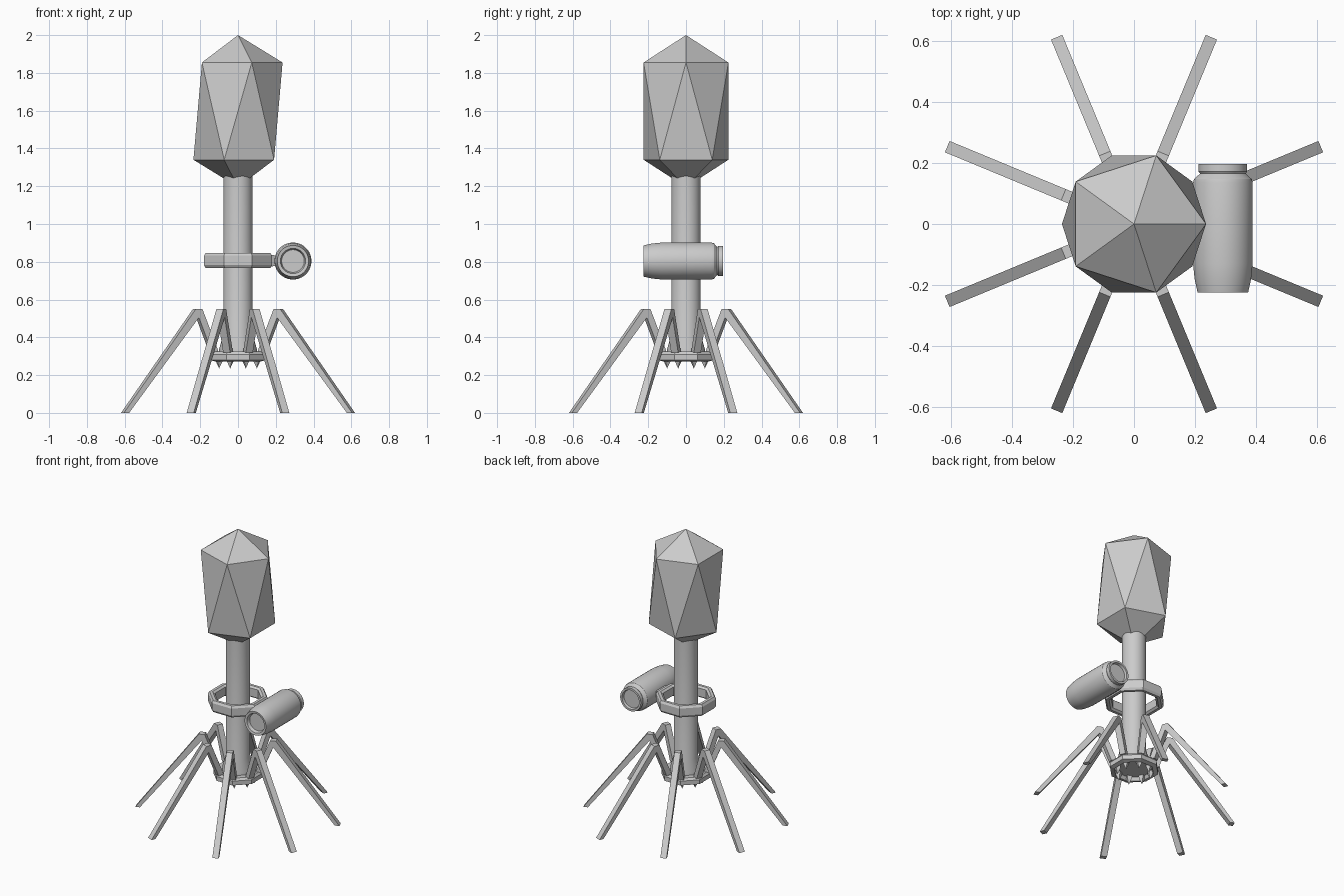
import bpy, bmesh
from math import cos, sin, pi, radians
from mathutils import Matrix, Vector

cube = bpy.data.objects.get("Cube")
if cube:
    bpy.data.objects.remove(cube, do_unlink=True)

grey = bpy.data.materials.new("plain grey")
grey.use_nodes = True
grey.diffuse_color = (0.6, 0.6, 0.6, 1)
grey.node_tree.nodes["Principled BSDF"].inputs["Base Color"].default_value = (0.6, 0.6, 0.6, 1)


def finish(name, bm, smooth=False):
    """Turn a bmesh into a named object with the shared material."""
    bmesh.ops.remove_doubles(bm, verts=bm.verts, dist=0.0001)
    bmesh.ops.recalc_face_normals(bm, faces=bm.faces)
    mesh = bpy.data.meshes.new(name)
    bm.to_mesh(mesh)
    bm.free()
    mesh.materials.append(grey)
    obj = bpy.data.objects.new(name, mesh)
    bpy.context.collection.objects.link(obj)
    if smooth:
        bpy.ops.object.select_all(action='DESELECT')
        obj.select_set(True)
        bpy.context.view_layer.objects.active = obj
        bpy.ops.object.shade_smooth_by_angle(angle=radians(30))
    return obj


def lathe(name, profile, sides, closed=False, smooth=False):
    """Revolve (radius, height) points around z, with a flat side facing +x."""
    bm = bmesh.new()
    rings = []
    for r, z in profile:
        angles = [(i + 0.5) * 2 * pi / sides for i in range(sides)]
        if r == 0:
            rings.append([bm.verts.new((0, 0, z))] * sides)
        else:
            rings.append([bm.verts.new((r * cos(a), r * sin(a), z)) for a in angles])
    pairs = list(zip(rings, rings[1:]))
    if closed:
        pairs.append((rings[-1], rings[0]))
    for low, high in pairs:
        for i in range(sides):
            j = (i + 1) % sides
            corners = list(dict.fromkeys((low[i], low[j], high[j], high[i])))
            bm.faces.new(corners)
    return finish(name, bm, smooth)


def prism(name, outline, width):
    """Extrude an outline in the xz plane to both sides of y = 0."""
    bm = bmesh.new()
    a = [bm.verts.new((x, -width / 2, z)) for x, z in outline]
    b = [bm.verts.new((x, width / 2, z)) for x, z in outline]
    bm.faces.new(a)
    bm.faces.new(b[::-1])
    for i in range(len(a)):
        j = (i + 1) % len(a)
        bm.faces.new((a[i], a[j], b[j], b[i]))
    return finish(name, bm)


# Head: stretched icosahedron
bm = bmesh.new()
top = bm.verts.new((0, 0, 2.0))
bottom = bm.verts.new((0, 0, 1.195))
step = 2 * pi / 5
upper = [bm.verts.new((0.236 * cos(i * step), 0.236 * sin(i * step), 1.855)) for i in range(5)]
lower = [bm.verts.new((0.236 * cos((i + 0.5) * step), 0.236 * sin((i + 0.5) * step), 1.34))
         for i in range(5)]
for i in range(5):
    j = (i + 1) % 5
    bm.faces.new((top, upper[i], upper[j]))
    bm.faces.new((upper[i], lower[i], upper[j]))
    bm.faces.new((lower[i], lower[j], upper[j]))
    bm.faces.new((bottom, lower[j], lower[i]))
finish("head", bm)

# Tail tube with a flared foot
lathe("tail_tube", [(0, 0.31), (0.1, 0.31), (0.1, 0.34), (0.077, 0.42), (0.077, 1.26), (0, 1.26)],
      32, smooth=True)

# Octagonal base plate with a raised rim below
lathe("base_plate", [(0, 0.322), (0.148, 0.325), (0.16, 0.31), (0.16, 0.28),
                     (0.13, 0.272), (0.118, 0.295), (0, 0.295)], 8)

# Octagonal collar around the tail
lathe("collar", [(0.15, 0.778), (0.165, 0.767), (0.185, 0.767), (0.195, 0.782),
                 (0.195, 0.832), (0.185, 0.847), (0.165, 0.847), (0.15, 0.836)], 8, closed=True)

# Tapered arm from collar to canister
bm = bmesh.new()
bmesh.ops.create_cube(bm, size=1)
for v in bm.verts:
    outer = v.co.x > 0
    v.co = Vector((0.225 if outer else 0.16,
                   v.co.y * (0.07 if outer else 0.14),
                   0.806 + v.co.z * (0.045 if outer else 0.068)))
finish("arm", bm)

# Canister lying along y, recessed at both ends
can = lathe("canister", [(0, -0.2), (0.06, -0.2), (0.067, -0.222), (0.083, -0.225),
                         (0.093, -0.18), (0.098, -0.13), (0.098, 0.135), (0.095, 0.147),
                         (0.075, 0.165), (0.08, 0.172), (0.08, 0.197),
                         (0.066, 0.197), (0.062, 0.18), (0, 0.18)], 32, smooth=True)
can.data.transform(Matrix.Translation((0.291, 0, 0.804)) @ Matrix.Rotation(-pi / 2, 4, 'X'))

# Eight bent legs, each with a spike under the base plate
leg_outline = [(0.662, 0), (0.632, 0), (0.232, 0.505), (0.157, 0.32),
               (0.118, 0.32), (0.212, 0.55), (0.25, 0.55)]
for i in range(8):
    turn = Matrix.Rotation((i + 0.5) * pi / 4, 4, 'Z')
    leg = prism(f"leg_{i + 1}", leg_outline, 0.04)
    leg.data.transform(turn)
    spike = lathe(f"spike_{i + 1}", [(0, 0.3), (0.022, 0.3), (0.02, 0.275), (0, 0.235)], 4)
    spike.data.transform(turn @ Matrix.Translation((0.108, 0, 0)))
